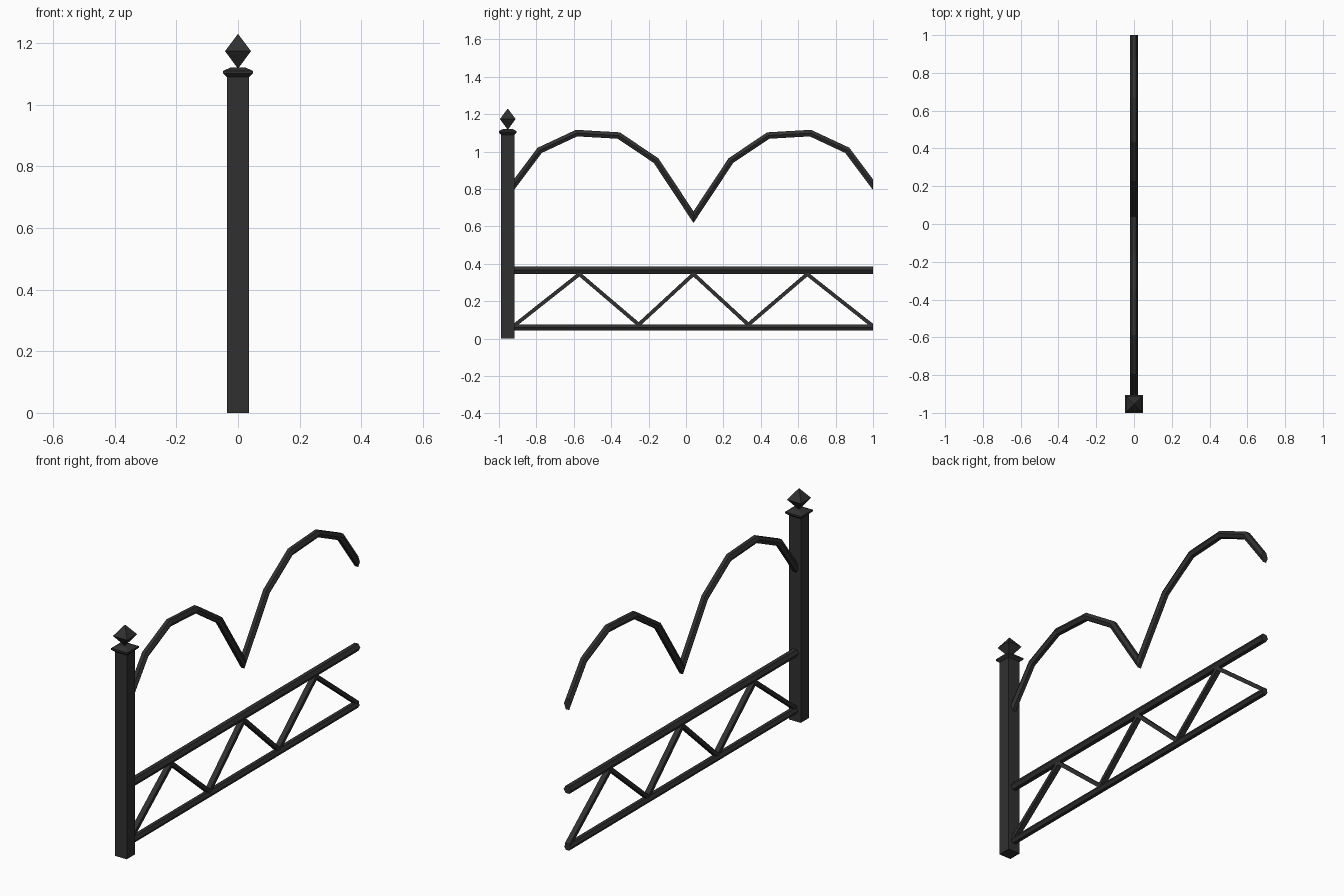
import bpy, bmesh, math

if "Cube" in bpy.data.objects:
    bpy.data.objects.remove(bpy.data.objects["Cube"])

dark = bpy.data.materials.new("dark_iron")
dark.diffuse_color = (0.03, 0.03, 0.03, 1)
dark.use_nodes = True
dark.node_tree.nodes["Principled BSDF"].inputs["Base Color"].default_value = dark.diffuse_color


def make(name, rings, n):
    """Skin a list of n-sided rings and close both ends."""
    bm = bmesh.new()
    vs = [[bm.verts.new(p) for p in r] for r in rings]
    for a, b in zip(vs, vs[1:]):
        for i in range(n):
            j = (i + 1) % n
            bm.faces.new((a[i], a[j], b[j], b[i]))
    bm.faces.new(vs[0])
    bm.faces.new(vs[-1])
    bmesh.ops.remove_doubles(bm, verts=bm.verts, dist=1e-5)
    bmesh.ops.recalc_face_normals(bm, faces=bm.faces)
    me = bpy.data.meshes.new(name)
    bm.to_mesh(me)
    bm.free()
    me.materials.append(dark)
    ob = bpy.data.objects.new(name, me)
    bpy.context.collection.objects.link(ob)
    return ob


def square_stack(name, y, profile):
    """Square sections (half width, height) stacked upward."""
    make(name, [[(sx * h, y + sy * h, z) for sx, sy in
                 ((-1, -1), (1, -1), (1, 1), (-1, 1))] for h, z in profile], 4)


def sweep(name, path, section):
    """Mitred sweep of an (x, offset) section along a y-z path, ends cut upright."""
    ang = [math.atan2(b[1] - a[1], b[0] - a[0]) for a, b in zip(path, path[1:])]
    rings = []
    for i, (y, z) in enumerate(path):
        if i in (0, len(path) - 1):
            a, m = ang[0 if i == 0 else -1], 0.0
        else:
            a, m = ang[i], (ang[i - 1] + ang[i]) / 2
        k = 1 / math.cos(a - m)
        rings.append([(x, y - math.sin(m) * o * k, z + math.cos(m) * o * k)
                      for x, o in section])
    make(name, rings, len(section))


def hexagon(r):
    return [(r * math.cos(i * math.pi / 3), r * math.sin(i * math.pi / 3)) for i in range(6)]


# Post with cap and diamond finial
PY = -0.953
square_stack("post", PY, [(0.035, 0), (0.035, 1.095)])
square_stack("post_cap", PY, [(0.036, 1.09), (0.048, 1.101), (0.048, 1.110), (0.024, 1.121)])
square_stack("finial", PY, [(0.001, 1.118), (0.042, 1.174), (0.001, 1.229)])

# Horizontal rails
Y0, Y1, MID = -0.922, 1.0, 0.04
sweep("upper_rail", [(Y0, 0.366), (Y1, 0.366)], hexagon(0.022))
sweep("lower_rail", [(Y0, 0.06), (Y1, 0.06)], hexagon(0.019))

# Zigzag lattice between rails
flat = [(-0.014, -0.01), (0.014, -0.01), (0.014, 0.01), (-0.014, 0.01)]
zigzag = [(Y0, 0.067), (-0.57, 0.345), (-0.253, 0.075), (MID, 0.345),
          (0.333, 0.075), (0.648, 0.345), (Y1, 0.067)]
sweep("lattice", zigzag, flat)

# Double arch, mirrored about its middle dip
half = [(0.20, 0.952), (0.40, 1.086), (0.625, 1.099), (0.822, 1.007), (0.96, 0.823)]
arch = [(MID - d, z) for d, z in reversed(half)] + [(MID, 0.65)] + [(MID + d, z) for d, z in half]
sweep("double_arch", arch, hexagon(0.02))
